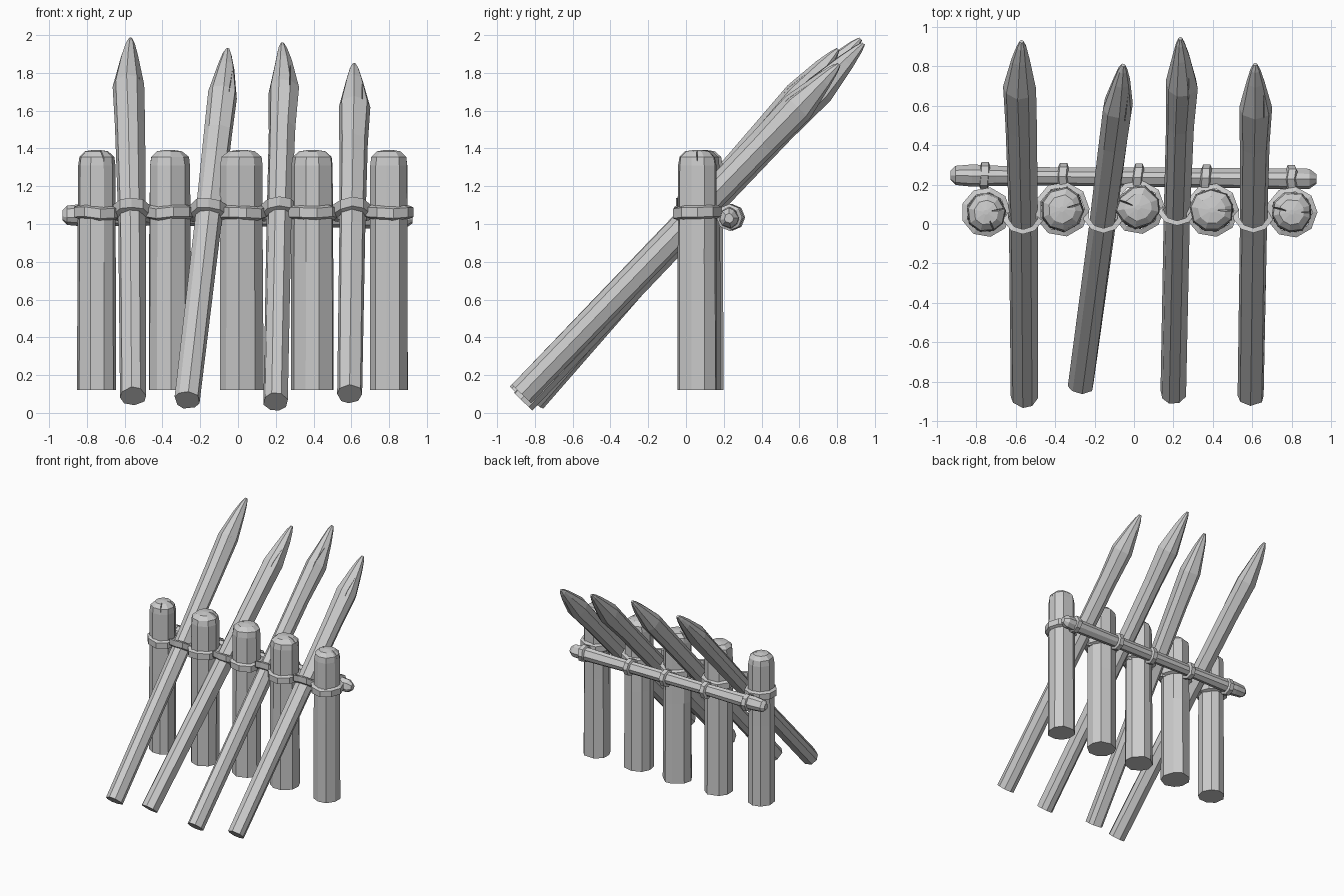
import bpy, bmesh, math, random
from mathutils import Vector

random.seed(4)
cube = bpy.data.objects.get("Cube")
if cube:
    bpy.data.objects.remove(cube, do_unlink=True)

grey = bpy.data.materials.new("weathered_grey")
grey.use_nodes = True
tone = (0.6, 0.6, 0.6, 1)
grey.diffuse_color = tone
grey.node_tree.nodes["Principled BSDF"].inputs["Base Color"].default_value = tone

X, Y, Z = Vector((1, 0, 0)), Vector((0, 1, 0)), Vector((0, 0, 1))


def loft(name, rings, closed=False):
    """Skin a list of equal-length point loops, capping the ends if open."""
    bm = bmesh.new()
    loops = [[bm.verts.new(p) for p in ring] for ring in rings]
    n = len(loops[0])
    pairs = list(zip(loops, loops[1:]))
    if closed:
        pairs.append((loops[-1], loops[0]))
    else:
        bm.faces.new(loops[0])
        bm.faces.new(loops[-1])
    for a, b in pairs:
        for i in range(n):
            j = (i + 1) % n
            bm.faces.new((a[i], a[j], b[j], b[i]))
    bmesh.ops.recalc_face_normals(bm, faces=bm.faces)
    mesh = bpy.data.meshes.new(name)
    bm.to_mesh(mesh)
    bm.free()
    mesh.materials.append(grey)
    obj = bpy.data.objects.new(name, mesh)
    bpy.context.collection.objects.link(obj)
    return obj


def log(name, sections, u, v, sides=8, wobble=0.05, rough=0.0):
    """Hewn timber: sections are (centre, radius), edges run straight along it."""
    turn = random.uniform(0, 0.7)
    angles = [turn + math.tau * (i + random.uniform(-0.15, 0.15)) / sides for i in range(sides)]
    scale = [1 + random.uniform(-wobble, wobble) for _ in range(sides)]
    rings = []
    for c, r in sections:
        rings.append([c + (u * math.cos(a) + v * math.sin(a)) * r * s
                      * (1 + random.uniform(-rough, rough)) for a, s in zip(angles, scale)])
    return loft(name, rings)


def strap(name, c, u, v, w, half, thick, start=0.0, sweep=math.tau, steps=9):
    """Flat rope band around an ellipse with half axes u, v and width along w."""
    closed = sweep >= math.tau
    rings = []
    for i in range(steps):
        a = start + sweep * i / (steps if closed else steps - 1)
        inner = c + u * math.cos(a) + v * math.sin(a)
        out = (inner - c).normalized() * thick
        shift = w * random.uniform(-0.006, 0.006)
        rings.append([inner + shift + w * half * k + out * t
                      for k, t in ((-1, -0.3), (-0.7, 1), (0.7, 1), (1, -0.3))])
    return loft(name, rings, closed)


def split(obj, top, direction, near, far, width, depth):
    """Cut a tapering drying crack into a timber end."""
    side = direction.cross(Z).normalized() * width
    lift = Z * 0.05
    cutter = loft("crack_cutter", [
        [top + direction * near + lift + side * 0.2, top + direction * near + lift - side * 0.2,
         top + direction * near - Z * depth * 0.3],
        [top + direction * far + lift + side, top + direction * far + lift - side,
         top + direction * far - Z * depth]])
    cutter.hide_render = True
    mod = obj.modifiers.new("crack", "BOOLEAN")
    mod.operation, mod.solver, mod.object = "DIFFERENCE", "EXACT", cutter
    bpy.context.view_layer.update()
    cut = bpy.data.meshes.new_from_object(obj.evaluated_get(bpy.context.evaluated_depsgraph_get()))
    obj.modifiers.clear()
    obj.data = cut
    bpy.data.objects.remove(cutter, do_unlink=True)


# Upright posts with chamfered tops, cracks and rope loops
posts = [(-0.75, 0.06, 0.105, 0.2), (-0.365, 0.075, 0.118, 0.3), (0.02, 0.085, 0.115, 2.8),
         (0.395, 0.07, 0.115, 0.0), (0.80, 0.06, 0.108, 2.9)]
for i, (x, y, r, crack) in enumerate(posts):
    base = Vector((x, y, 0))
    post = log(f"post_{i + 1}", [(base + Z * z, r * k) for z, k in
               ((0.12, 1.0), (0.8, 0.98), (1.31, 0.96), (1.355, 0.9), (1.385, 0.6), (1.393, 0.12))],
               X, Y, 9, 0.04, 0.02)
    heading = Vector((math.cos(crack), math.sin(crack), 0))
    split(post, base + Z * 1.38, heading, 0.03, r * 1.15, 0.018, 0.06)
    if i in (0, 4):
        split(post, base + Z * 1.38, Vector((0.4, -0.9, 0)) if i == 0 else X, 0.05, r * 1.15, 0.016, 0.07)
    strap(f"post_rope_{i + 1}", base + Z * 1.06, X * (r + 0.002), Y * (r + 0.002), Z, 0.036, 0.02)

# Leaning stakes with sharpened heads: foot, tip, sideways swell of the head
stakes = [((-0.555, -0.88, 0.088), (-0.57, 0.925, 1.98), -0.012, 0.082),
          ((-0.27, -0.81, 0.068), (-0.055, 0.805, 1.925), 0.0, 0.08),
          ((0.20, -0.86, 0.058), (0.235, 0.94, 1.955), 0.012, 0.085),
          ((0.592, -0.87, 0.1), (0.615, 0.81, 1.845), 0.003, 0.084)]
for i, (foot, tip, swell, head) in enumerate(stakes):
    foot, tip = Vector(foot), Vector(tip)
    axis = (tip - foot).normalized()
    u = (X - axis * axis.x).normalized()
    v = axis.cross(u)
    profile = ((0, 0.069, 0), (0.5, 0.071, 0), (0.76, 0.076, 0.5), (0.87, head, 1),
               (0.95, 0.046, 0.5), (0.985, 0.025, 0.1), (1, 0.01, 0))
    stake = log(f"stake_{i + 1}", [(foot.lerp(tip, t) + X * swell * s, r) for t, r, s in profile],
                u, v, 8, 0.04, 0.04)
    # Long splinter cut beside the head
    split(stake, foot.lerp(tip, 0.87) + X * 0.045 + Z * 0.08, axis, -0.12, 0.16, 0.007, 0.03)

    # Rope passing across the front of the stake
    c = foot.lerp(tip, (1.06 - foot.z) / (tip.z - foot.z))
    strap(f"stake_rope_{i + 1}", c, X * 0.083, Vector((0, 0.08, -0.045)), Z, 0.035, 0.022,
          math.pi * 0.9, math.pi * 1.2, 7)

# Horizontal rail behind the posts, with lashings
rail_profile = ((-0.93, 0.025), (-0.905, 0.05), (-0.82, 0.058), (-0.7, 0.054), (-0.36, 0.047),
                (0.02, 0.05), (0.4, 0.05), (0.8, 0.056), (0.89, 0.052), (0.925, 0.025))
log("rail", [(Vector((x, 0.237 - 0.01 * x, 1.038 - 0.008 * x)), r) for x, r in rail_profile],
    Y, Z, 8, 0.05, 0.03)
for i, x in enumerate((-0.76, -0.36, 0.02, 0.365, 0.80)):
    strap(f"rail_lashing_{i + 1}", Vector((x, 0.237 - 0.01 * x, 1.035)),
          Y * 0.053, Z * 0.055, X, 0.026, 0.016, steps=8)
